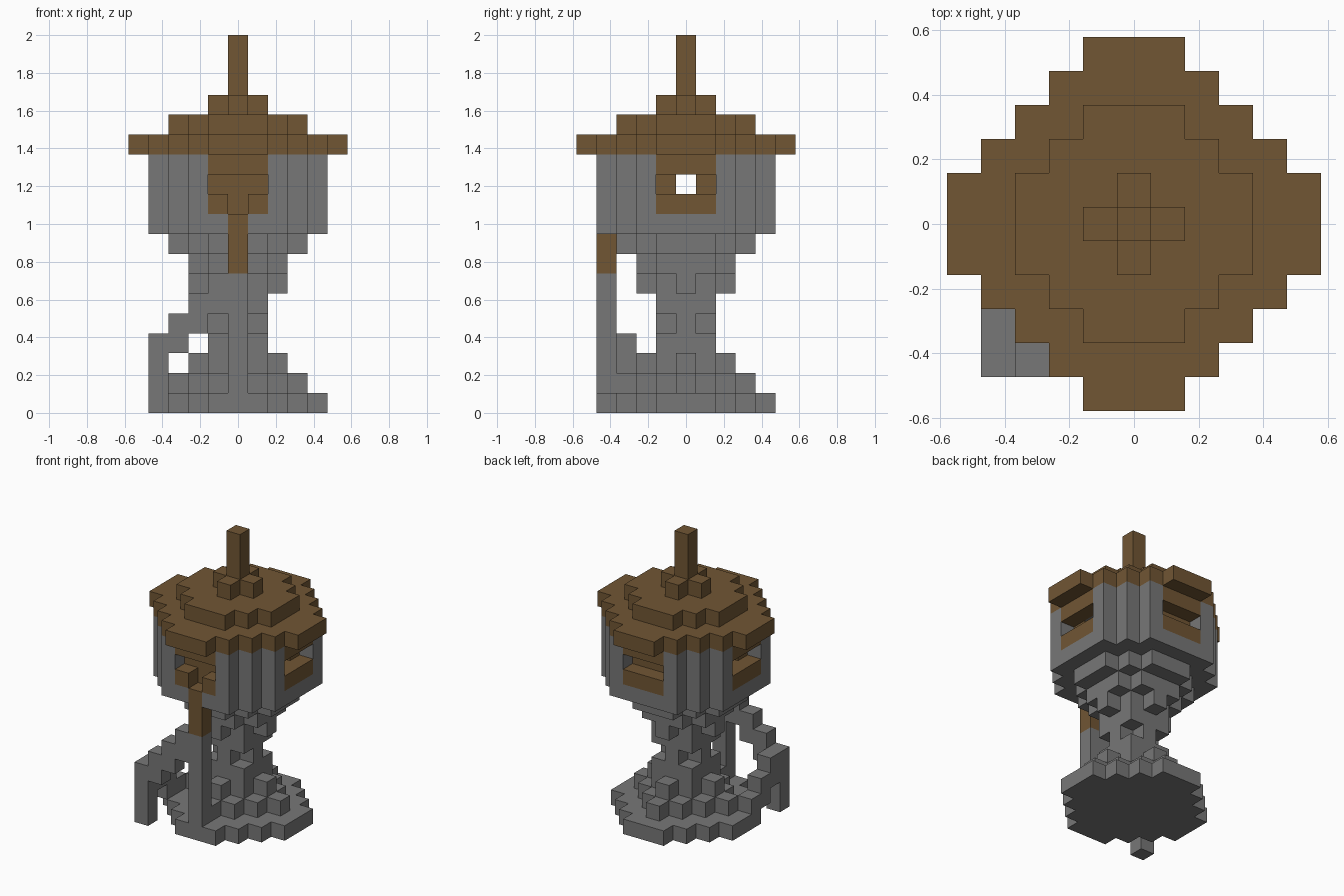
import bpy
import bmesh
from mathutils import Vector

cube = bpy.data.objects.get("Cube")
if cube:
    bpy.data.objects.remove(cube)

U = 2 / 19  # edge of one block


def make_material(name, rgb):
    mat = bpy.data.materials.new(name)
    mat.use_nodes = True
    mat.diffuse_color = (*rgb, 1)
    mat.node_tree.nodes["Principled BSDF"].inputs["Base Color"].default_value = (*rgb, 1)
    return mat


STONE = make_material("stone grey", (0.186, 0.186, 0.186))
WOOD = make_material("wood brown", (0.164, 0.093, 0.034))

blocks = {}     # cell -> part name
materials = {}  # part name -> material


def put(part, mat, cells):
    materials[part] = mat
    for cell in cells:
        blocks[cell] = part


def disc(z, radius, total):
    """Stepped round layer: limited reach and limited diagonal distance."""
    span = range(-radius, radius + 1)
    return [(x, y, z) for x in span for y in span if abs(x) + abs(y) <= total]


# Stepped foot and slim waist
put("foot", STONE, disc(0, 4, 5) + disc(1, 3, 3) + disc(2, 2, 2))
put("waist", STONE, disc(3, 1, 2) + disc(4, 1, 1) + disc(5, 1, 2))

# Flaring underside of the chamber
put("flare", STONE, disc(6, 2, 2) + disc(7, 2, 3) + disc(8, 3, 4))

# Chamber walls around a wooden core
for z in range(9, 13):
    put("chamber_wall", STONE, disc(z, 4, 6))
for z in (10, 11):
    put("wooden_core", WOOD, disc(z, 3, 4))

# Wooden sill and lintel of each window, with an opening between them
for side in (-4, 4):
    for i in (-1, 0, 1):
        for z in (10, 12):
            put("window_frames", WOOD, [(i, side, z), (side, i, z)])
        for cell in ((i, side, 11), (side, i, 11)):
            blocks.pop(cell, None)

# Slot running through the chamber from side to side
for x in range(-4, 5):
    blocks.pop((x, 0, 11), None)

# Stepped roof and finial
put("roof", WOOD, disc(13, 5, 6) + disc(14, 3, 4) + disc(15, 1, 1))
put("finial", WOOD, [(0, 0, z) for z in (16, 17, 18)])

# Front post, grey below and wooden above, notching the front sill
put("front_post", STONE, [(0, -4, z) for z in range(7)])
put("front_post_top", WOOD, [(0, -4, z) for z in (7, 8, 9)])
blocks.pop((0, -4, 10))

# Handle: corner leg, one arm climbing to the post, one stepping down to the foot
put("handle_leg", STONE, [(-4, -4, z) for z in range(4)])
for step in range(3):
    put("handle_arch", STONE, [(-3 + step, -4, 3 + step), (-3 + step, -4, 4 + step)])
    put("handle_brace", STONE, [(-4, -3 + step, 3 - step), (-4, -3 + step, 2 - step)])


def build(part):
    """Mesh the exposed block faces of one part."""
    bm = bmesh.new()
    for cell in [c for c, p in blocks.items() if p == part]:
        centre = Vector(cell) + Vector((0, 0, 0.5))
        for axis in range(3):
            for sign in (-1, 1):
                normal = Vector((0, 0, 0))
                normal[axis] = sign
                if tuple(int(c + n) for c, n in zip(cell, normal)) in blocks:
                    continue
                a = Vector((0, 0, 0))
                a[(axis + 1) % 3] = 0.5
                b = normal.cross(a)
                mid = centre + normal / 2
                corners = (mid - a - b, mid + a - b, mid + a + b, mid - a + b)
                bm.faces.new([bm.verts.new(p * U) for p in corners])
    bmesh.ops.remove_doubles(bm, verts=bm.verts, dist=U / 100)
    bmesh.ops.dissolve_limit(bm, angle_limit=0.01, verts=bm.verts, edges=bm.edges)
    mesh = bpy.data.meshes.new(part)
    bm.to_mesh(mesh)
    bm.free()
    mesh.materials.append(materials[part])
    bpy.context.collection.objects.link(bpy.data.objects.new(part, mesh))


for part in materials:
    build(part)
